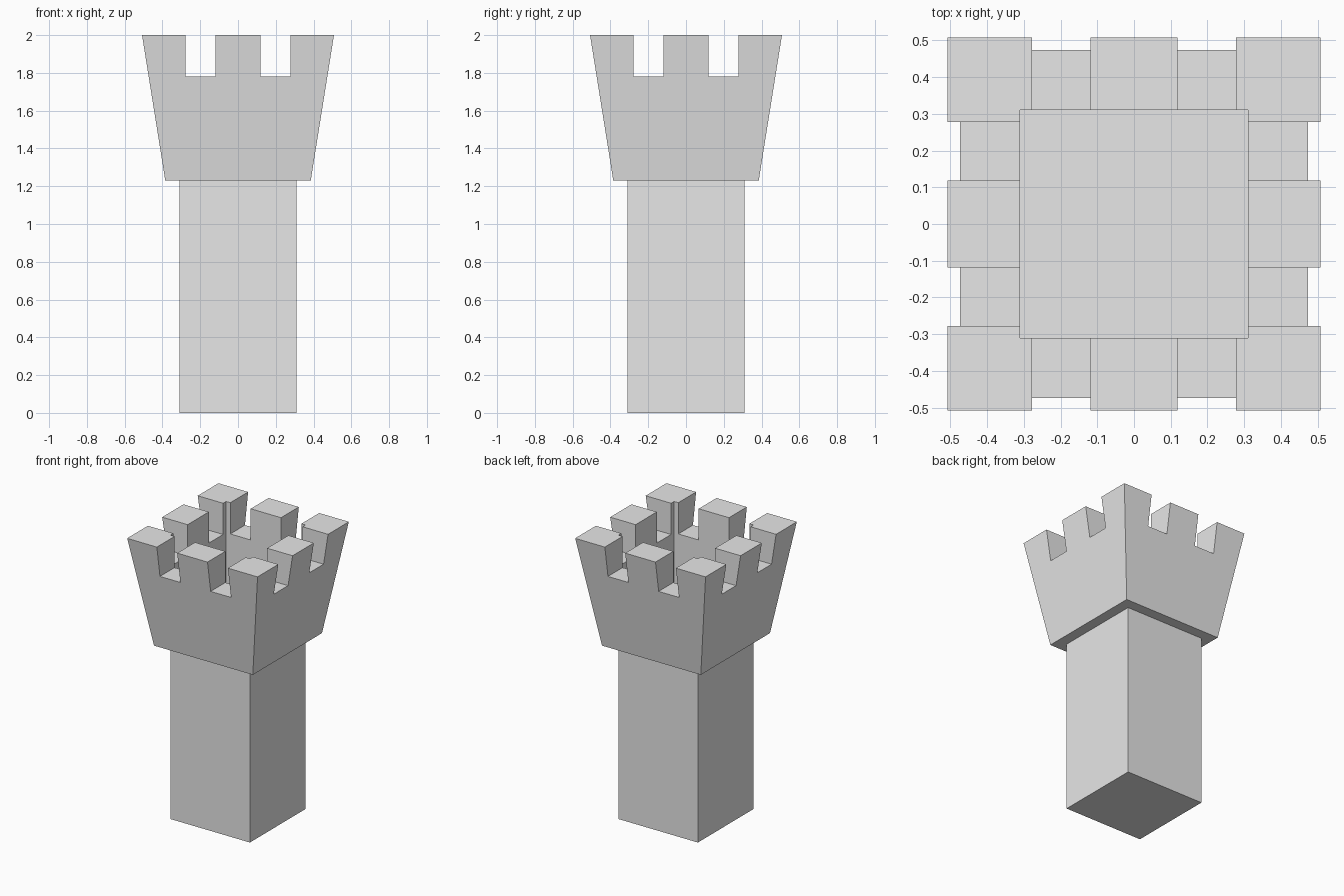
import bpy
import bmesh

if "Cube" in bpy.data.objects:
    bpy.data.objects.remove(bpy.data.objects["Cube"])

TOWER = 0.31              # half width of the shaft and of the well
HEAD_LOW, HEAD_TOP = 0.385, 0.508
Z_HEAD, Z_GAP, Z_TOP = 1.23, 1.78, 2.0

stone = bpy.data.materials.new("grey_stone")
stone.diffuse_color = (0.8, 0.8, 0.8, 1)
stone.use_nodes = True
stone.node_tree.nodes["Principled BSDF"].inputs["Base Color"].default_value = stone.diffuse_color


def block(name, x, y, z, top_scale=1.0):
    """Box from (min, max) ranges, with optional flare of its top."""
    bm = bmesh.new()
    bmesh.ops.create_cube(bm, size=1)
    for v in bm.verts:
        is_top = v.co.z > 0
        v.co = [r[0] + (c + 0.5) * (r[1] - r[0]) for c, r in zip(v.co, (x, y, z))]
        if is_top:
            v.co.x *= top_scale
            v.co.y *= top_scale
    mesh = bpy.data.meshes.new(name)
    bm.to_mesh(mesh)
    bm.free()
    mesh.materials.append(stone)
    obj = bpy.data.objects.new(name, mesh)
    bpy.context.collection.objects.link(obj)
    return obj


def carve(target, cutter):
    """Subtract the cutter, then remove it."""
    mod = target.modifiers.new("carve", 'BOOLEAN')
    mod.operation = 'DIFFERENCE'
    mod.solver = 'EXACT'
    mod.object = cutter
    bpy.context.view_layer.objects.active = target
    bpy.ops.object.modifier_apply(modifier=mod.name)
    bpy.data.objects.remove(cutter)


# Square shaft, whose top is the floor of the well
block("tower_shaft", (-TOWER, TOWER), (-TOWER, TOWER), (0, Z_HEAD))

# Flared head, hollowed by the square well
low = (-HEAD_LOW, HEAD_LOW)
head = block("battlement_head", low, low, (Z_HEAD, Z_TOP), HEAD_TOP / HEAD_LOW)
well = (-TOWER, TOWER)
carve(head, block("well_cutter", well, well, (Z_HEAD - 0.1, Z_TOP + 0.1)))

# Two gaps in each wall leave three merlons per side
for gap in ((-0.277, -0.118), (0.118, 0.277)):
    for x, y in ((gap, (-1, 1)), ((-1, 1), gap)):
        carve(head, block("gap_cutter", x, y, (Z_GAP, Z_TOP + 0.1)))
